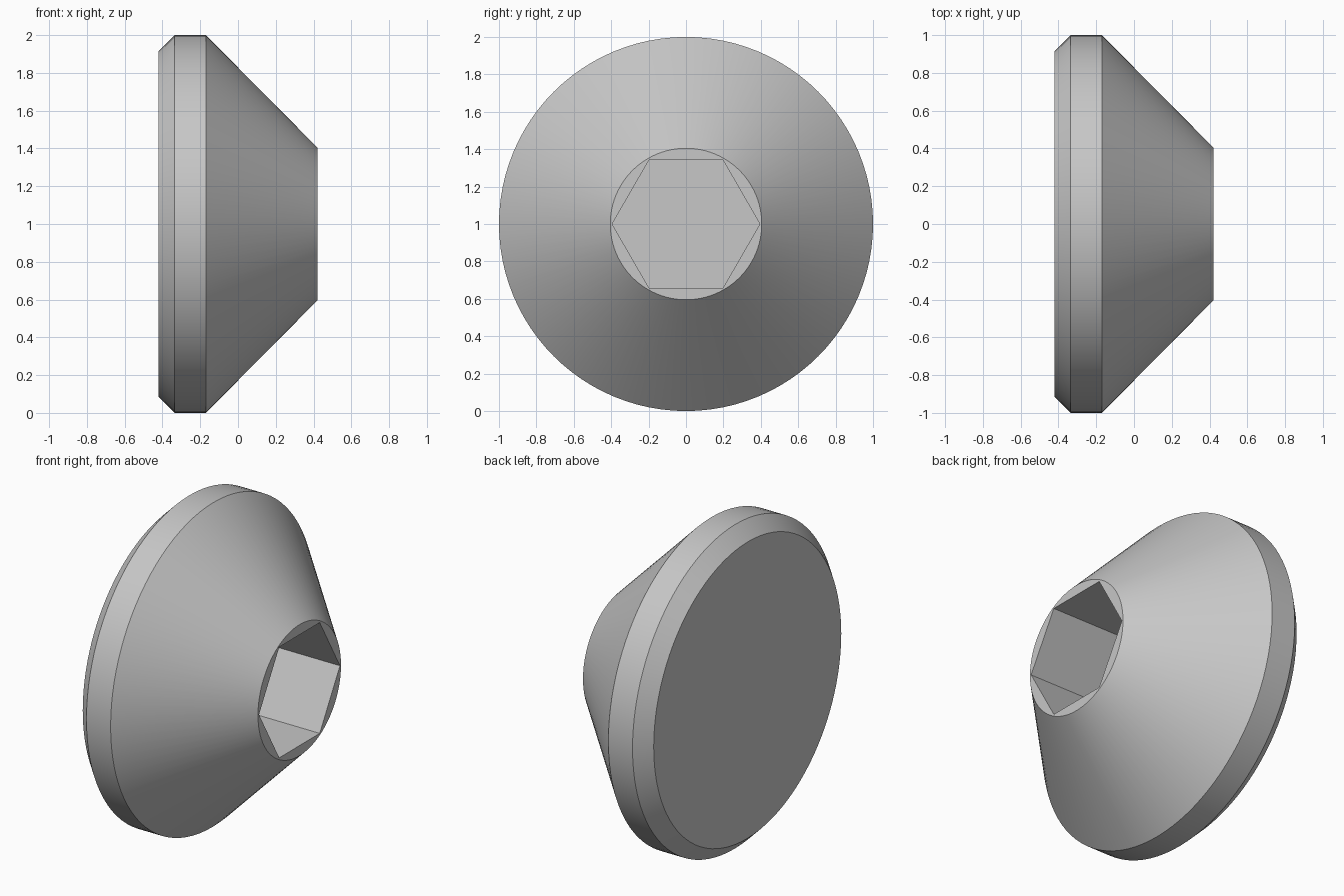
import bpy, bmesh
from math import cos, sin, tau, radians

cube = bpy.data.objects.get("Cube")
if cube:
    bpy.data.objects.remove(cube, do_unlink=True)

SEGMENTS = 96
SOCKET_RADIUS = 0.395
SOCKET_DEPTH = 0.5
# (x, radius) from the back face to the nose
PROFILE = [(-0.42, 0.915), (-0.335, 1.0), (-0.17, 1.0), (0.42, 0.405)]
NOSE_X = PROFILE[-1][0]

steel = bpy.data.materials.new("light_grey_steel")
steel.use_nodes = True
colour = (0.57, 0.57, 0.57, 1)
steel.diffuse_color = colour
steel.node_tree.nodes["Principled BSDF"].inputs["Base Color"].default_value = colour

bm = bmesh.new()


def ring(x, radius, count):
    """Regular polygon around the x axis, at the height of the centre."""
    return [bm.verts.new((x, radius * cos(tau * i / count), 1 + radius * sin(tau * i / count)))
            for i in range(count)]


def bridge(a, b):
    n = len(a)
    for i in range(n):
        j = (i + 1) % n
        bm.faces.new((a[i], a[j], b[j], b[i]))


# Turned body: back face, chamfer, rim and cone
rings = [ring(x, r, SEGMENTS) for x, r in PROFILE]
bm.faces.new(rings[0])
for a, b in zip(rings, rings[1:]):
    bridge(a, b)

# Hexagonal socket sunk into the nose
mouth = ring(NOSE_X, SOCKET_RADIUS, 6)
floor = ring(NOSE_X - SOCKET_DEPTH, SOCKET_RADIUS, 6)
bridge(mouth, floor)
bm.faces.new(floor)

# Flat nose between the round edge and the socket mouth
step = SEGMENTS // 6
for k in range(6):
    arc = [rings[-1][(k * step + i) % SEGMENTS] for i in range(step + 1)]
    bm.faces.new(arc + [mouth[(k + 1) % 6], mouth[k]])

bmesh.ops.recalc_face_normals(bm, faces=bm.faces[:])
mesh = bpy.data.meshes.new("conical_socket_plug")
bm.to_mesh(mesh)
bm.free()
mesh.materials.append(steel)

plug = bpy.data.objects.new("conical_socket_plug", mesh)
bpy.context.collection.objects.link(plug)
bpy.ops.object.select_all(action="DESELECT")
plug.select_set(True)
bpy.context.view_layer.objects.active = plug
bpy.ops.object.shade_smooth_by_angle(angle=radians(30))
